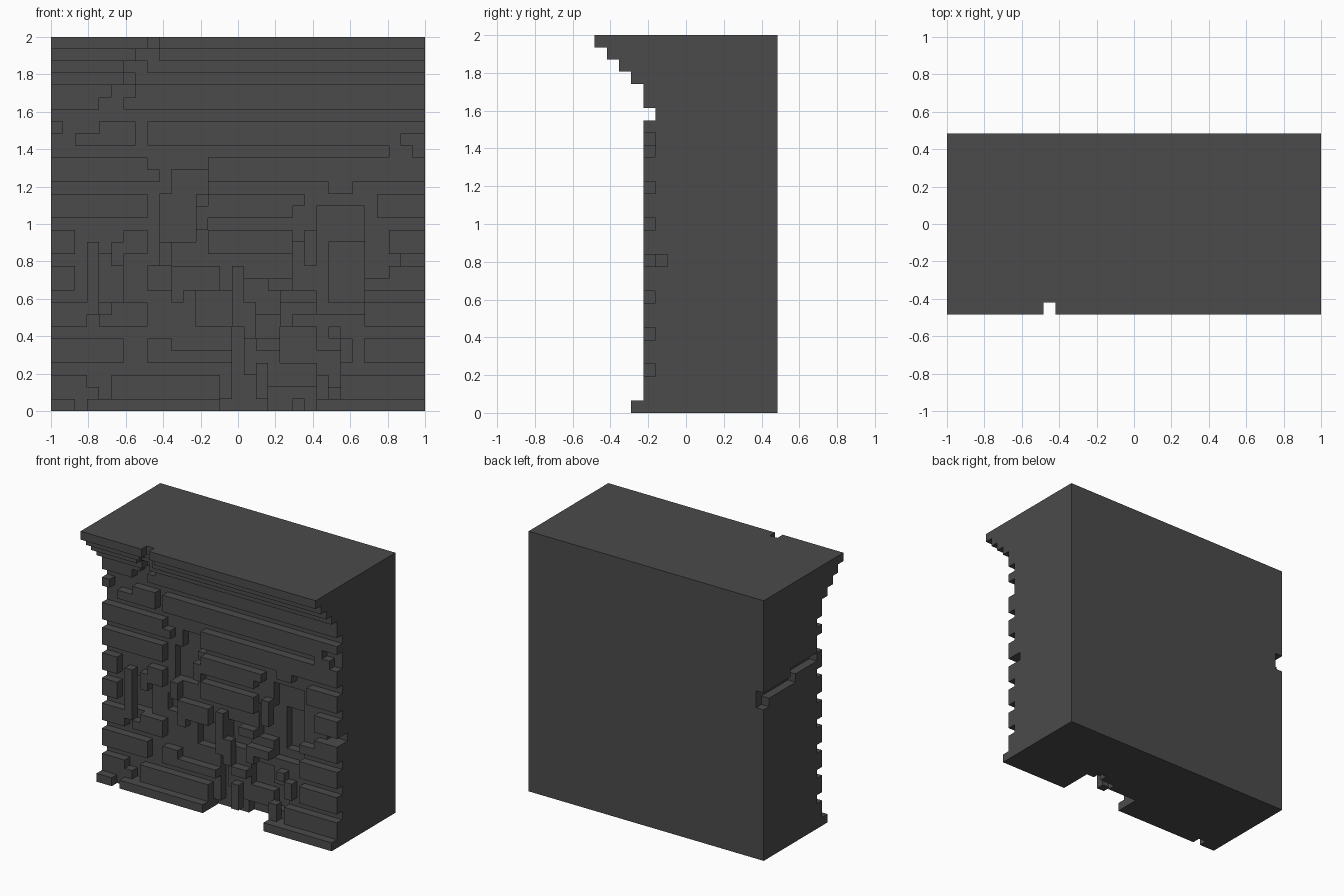
import bpy, bmesh
from mathutils import Vector

if "Cube" in bpy.data.objects:
    bpy.data.objects.remove(bpy.data.objects["Cube"], do_unlink=True)

N, D = 31, 15            # columns / rows, and depth in blocks
S = 2 / N                # block size
solid = {}               # (column, depth, row) -> part name

stone = bpy.data.materials.new("dark_grey_stone")
stone.use_nodes = True
GREY = (0.07, 0.07, 0.07, 1)
stone.diffuse_color = GREY
bsdf = stone.node_tree.nodes["Principled BSDF"]
bsdf.inputs["Base Color"].default_value = GREY
bsdf.inputs["Roughness"].default_value = 0.9


def cells(c0, c1, r0, r1, d0, d1):
    return [(c, d, r) for c in range(c0, c1) for d in range(d0, d1) for r in range(r0, r1)]


def add(part, *box):
    for cell in cells(*box):
        solid.setdefault(cell, part)


def carve(*box):
    for cell in cells(*box):
        solid.pop(cell, None)


# Wall body, its front is the mortar plane
add("wall_body", 0, N, 0, N, 5, D)

# Worn pockets in the mortar: columns, rows, depth reached
for c0, c1, r0, r1, d in [
        (14, 22, 0, 1, 6), (18, 22, 0, 2, 7), (20, 21, 0, 1, 8),
        (15, 18, 1, 3, 6), (22, 24, 2, 5, 6), (8, 9, 4, 6, 6),
        (15, 16, 3, 7, 6), (19, 22, 4, 7, 6), (12, 15, 7, 10, 6),
        (16, 19, 8, 11, 6), (22, 26, 8, 17, 6), (23, 26, 9, 14, 7),
        (3, 6, 9, 13, 6), (9, 12, 14, 18, 6), (10, 13, 18, 20, 6),
        (20, 22, 10, 14, 6), (29, 31, 12, 13, 6), (8, 10, 10, 12, 6)]:
    carve(c0, c1, r0, r1, 5, d)

# Stepped cornice, each step one block further out
for row, gap in [(27, (6, 7)), (28, (6, 8)), (29, (7, 9)), (30, (8, 9))]:
    out = 30 - row
    add("cornice", 0, gap[0], row, row + 1, out, 5)
    add("cornice", gap[1], N, row, row + 1, out, 5)
    add("cornice", *gap, row, row + 1, out + 1, 5)

# Plinth
for c0, c1 in [(0, 2), (3, 14), (22, N)]:
    add("plinth", c0, c1, 0, 1, 3, 5)
add("plinth", 2, 3, 0, 1, 4, 5)

# Brick courses, two blocks high with a mortar row between
courses = {
    1: [(0, 3), (5, 14), (24, N)],
    4: [(0, 6), (8, 10), (26, N)],
    7: [(0, 3), (5, 8), (27, N)],
    10: [(0, 2), (11, 14), (28, N)],
    13: [(0, 2), (6, 8), (13, 20), (28, N)],
    16: [(0, 8), (13, 20), (27, N)],
    19: [(0, 8), (13, N)],
    22: [(4, 7), (8, 29)],
    25: [(0, 4), (7, N)],
}
for row, spans in courses.items():
    for c0, c1 in spans:
        add("brick_courses", c0, c1, row, row + 2, 4, 5)

# Broken brick ends and loose blocks
for c0, c1, r0, r1 in [
        (0, 1, 23, 24), (2, 4, 22, 23), (29, N, 23, 24), (28, 30, 21, 22),
        (4, 5, 26, 27), (6, 7, 25, 26), (8, 9, 19, 20), (23, 25, 18, 19),
        (20, 21, 17, 18), (3, 4, 8, 14), (4, 6, 7, 8), (5, 6, 12, 14),
        (10, 15, 4, 5), (9, 10, 12, 14), (10, 11, 9, 12), (15, 16, 7, 12),
        (16, 17, 6, 9), (17, 19, 5, 6), (19, 20, 7, 9), (20, 22, 8, 9),
        (17, 18, 1, 4), (22, 23, 1, 3), (24, 25, 4, 6), (26, 27, 7, 9),
        (18, 20, 10, 11), (21, 22, 12, 15), (3, 4, 1, 2), (26, 28, 10, 11),
        (12, 13, 15, 17), (23, 24, 6, 7)]:
    add("loose_blocks", c0, c1, r0, r1, 4, 5)

# Stepped crack along the right side wall
carve(0, 1, 18, 19, 14, 15)
carve(0, 1, 19, 20, 9, 15)
carve(0, 1, 20, 21, 5, 10)

# Build one clean shell per part, only from faces open to the air
DIRS = [Vector(v) for v in [(1, 0, 0), (-1, 0, 0), (0, 1, 0), (0, -1, 0), (0, 0, 1), (0, 0, -1)]]
for part in sorted(set(solid.values())):
    bm = bmesh.new()
    for (c, d, r), name in solid.items():
        if name != part:
            continue
        mid = Vector((c + .5, d + .5, r + .5))
        for n in DIRS:
            if (c + int(n.x), d + int(n.y), r + int(n.z)) in solid:
                continue
            u = Vector((n.y, n.z, n.x))
            v = n.cross(u)
            quad = [mid + (n + u * a + v * b) / 2 for a, b in ((-1, -1), (1, -1), (1, 1), (-1, 1))]
            bm.faces.new([bm.verts.new(((p.x - N / 2) * S, (p.y - D / 2) * S, p.z * S)) for p in quad])
    bmesh.ops.remove_doubles(bm, verts=bm.verts, dist=S / 100)
    bmesh.ops.dissolve_limit(bm, angle_limit=0.01, verts=bm.verts, edges=bm.edges)
    mesh = bpy.data.meshes.new(part)
    bm.to_mesh(mesh)
    bm.free()
    mesh.materials.append(stone)
    bpy.context.collection.objects.link(bpy.data.objects.new(part, mesh))
